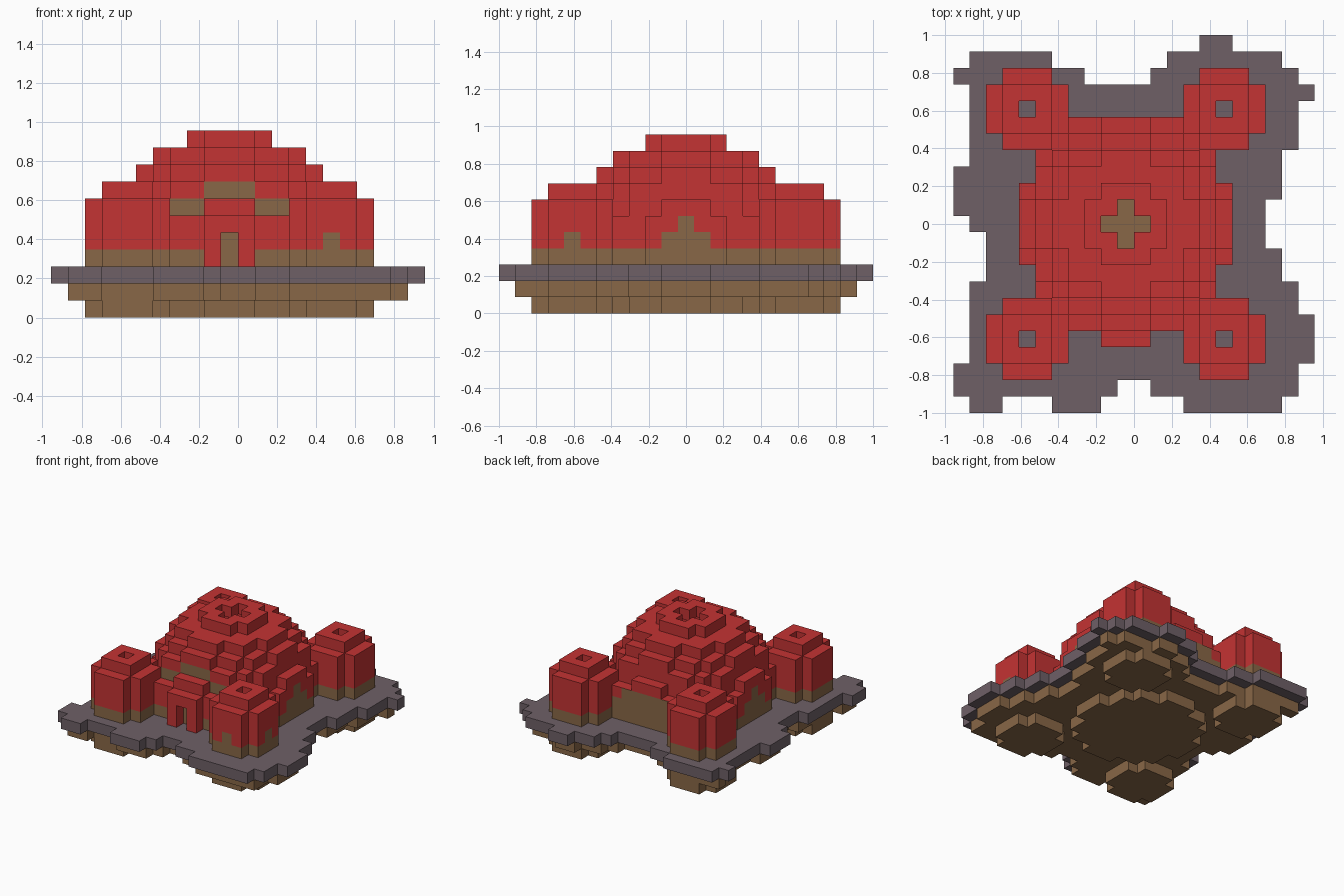
import bpy, bmesh
from mathutils import Vector

if "Cube" in bpy.data.objects:
    bpy.data.objects.remove(bpy.data.objects["Cube"])

S = 2 / 23                      # edge of one block
CX, CY = 10, 11                 # block column under the dome centre
RED, BROWN, GREY = range(3)


def material(name, rgb):
    m = bpy.data.materials.new(name)
    m.use_nodes = True
    m.diffuse_color = (*rgb, 1)
    m.node_tree.nodes["Principled BSDF"].inputs["Base Color"].default_value = (*rgb, 1)
    return m


MATS = [material("red clay", (0.55, 0.033, 0.033)),
        material("brown earth", (0.25, 0.137, 0.063)),
        material("grey stone", (0.157, 0.117, 0.134))]

AXES = [Vector(a) for a in ((1, 0, 0), (0, 1, 0), (0, 0, 1))]


def build(name, cells, colour):
    """Skin a set of blocks with outer faces only, coloured by a rule."""
    bm = bmesh.new()
    verts = {}

    def corner(p):
        key = tuple(round(c) for c in p)
        if key not in verts:
            verts[key] = bm.verts.new((key[0] * S - 11 * S, key[1] * S - 1, key[2] * S))
        return verts[key]

    for cell in sorted(cells):
        for a in range(3):
            u, v = AXES[(a + 1) % 3], AXES[(a + 2) % 3]
            for side in (0, 1):
                n = AXES[a] * (2 * side - 1)
                if tuple(int(c + d) for c, d in zip(cell, n)) in cells:
                    continue
                p = Vector(cell) + AXES[a] * side
                loop = [p, p + u, p + u + v, p + v]
                if not side:
                    loop.reverse()
                f = bm.faces.new([corner(q) for q in loop])
                f.material_index = colour(*cell, n)
    me = bpy.data.meshes.new(name)
    bm.to_mesh(me)
    bm.free()
    for m in MATS:
        me.materials.append(m)
    bpy.context.collection.objects.link(bpy.data.objects.new(name, me))


# Stone plate: ragged outline as start and end column of each row
left = [1, 0, 0] + [1] * 5 + [2] * 3 + [1] + [0] * 3 + [1] * 5 + [0, 1, 15]
right = [20, 21, 21] + [22] * 3 + [21] * 2 + [20] * 2 + [19] * 3 + [20] * 3 \
    + [21] * 3 + [22, 21, 20, 17]
plate = {(i, j) for j in range(23) for i in range(left[j], right[j])}
# notches in the front and back edges: row, first and last column
for j, a, b in ((0, 3, 6), (0, 9, 14), (1, 10, 12), (20, 8, 12), (21, 6, 13)):
    plate -= {(i, j) for i in range(a, b)}


def dome_floor(i, j, k, n):
    inside = (i - CX) ** 2 + (j - CY) ** 2 < 37
    return BROWN if n.z > 0 and inside else GREY


build("stone_plate", {(i, j, 2) for i, j in plate}, dome_floor)

# Earth layer under the plate, one block smaller all round
earth = {(i, j, 1) for i, j in plate
         if {(i + 1, j), (i - 1, j), (i, j + 1), (i, j - 1)} <= plate}
build("earth_layer", earth, lambda *a: BROWN)


def ball(x, y, k):
    return x * x + y * y + (k - 4) ** 2 <= 43


SPAN = range(-6, 7)

# Footing under the dome
build("dome_footing", {(CX + x, CY + y, 0) for x in SPAN for y in SPAN if ball(x, y, 0)},
      lambda *a: BROWN)

# Hollow dome one block thick, open at the top, with straight walls front and back
dome = set()
for x in SPAN:
    for y in SPAN:
        for k in range(3, 11):
            buried = all(ball(*q) for q in ((x + 1, y, k), (x - 1, y, k), (x, y + 1, k),
                                            (x, y - 1, k), (x, y, k + 1), (x, y, k - 1)))
            vent = k == 10 and abs(x) + abs(y) <= 1
            wall = abs(y) == 6 and abs(x) <= 3 and k < 6
            if wall or ball(x, y, k) and not buried and not vent:
                dome.add((CX + x, CY + y, k))


def dome_colour(i, j, k, n):
    x, y = i - CX, j - CY
    stain = k == 3
    if abs(n.x) > 0 and abs(x) == 6:            # stepped side patches
        stain |= abs(y) <= 5 - k
    if n.y < 0:                                 # front patch and doorway
        stain |= y == -6 and x == 0 and k == 4
        stain |= y == -5 and (k == 6 and abs(x) <= 3 or k == 7 and abs(x) <= 1)
    if n.y > 0 and y == 6:                      # back patch
        stain |= k in (4, 5) and abs(x) <= 7 - k
    return BROWN if stain else RED


build("dome", dome, dome_colour)

# Door frame in front of the dome
frame = {(CX + x, 4, k) for x in (-1, 0, 1) for k in (3, 4, 5) if x or k == 5}
build("door_frame", frame, lambda *a: RED)


# Four hollow corner towers with a smaller ring on top and a footing below
def tower(name, cx, cy, doors):
    cells, footing = set(), set()
    for x in range(-2, 3):
        for y in range(-2, 3):
            reach = max(abs(x), abs(y))
            if abs(x) + abs(y) < 4:
                footing.add((cx + x, cy + y, 0))
                if reach == 2:
                    cells |= {(cx + x, cy + y, k) for k in range(3, 7)}
            if reach == 1:
                cells.add((cx + x, cy + y, 7))

    def colour(i, j, k, n):
        door = doors and k == 4 and (i == cx and n.y < 0 and j < cy
                                     or j == cy and n.x > 0 and i > cx)
        return BROWN if k == 3 or door else RED

    build(name, cells, colour)
    build(name + "_footing", footing, lambda *a: BROWN)


for side, cx in (("right", 4), ("left", 16)):
    for end, cy in (("front", 4), ("back", 18)):
        tower(f"{end}_{side}_tower", cx, cy, (cx, cy) == (16, 4))
